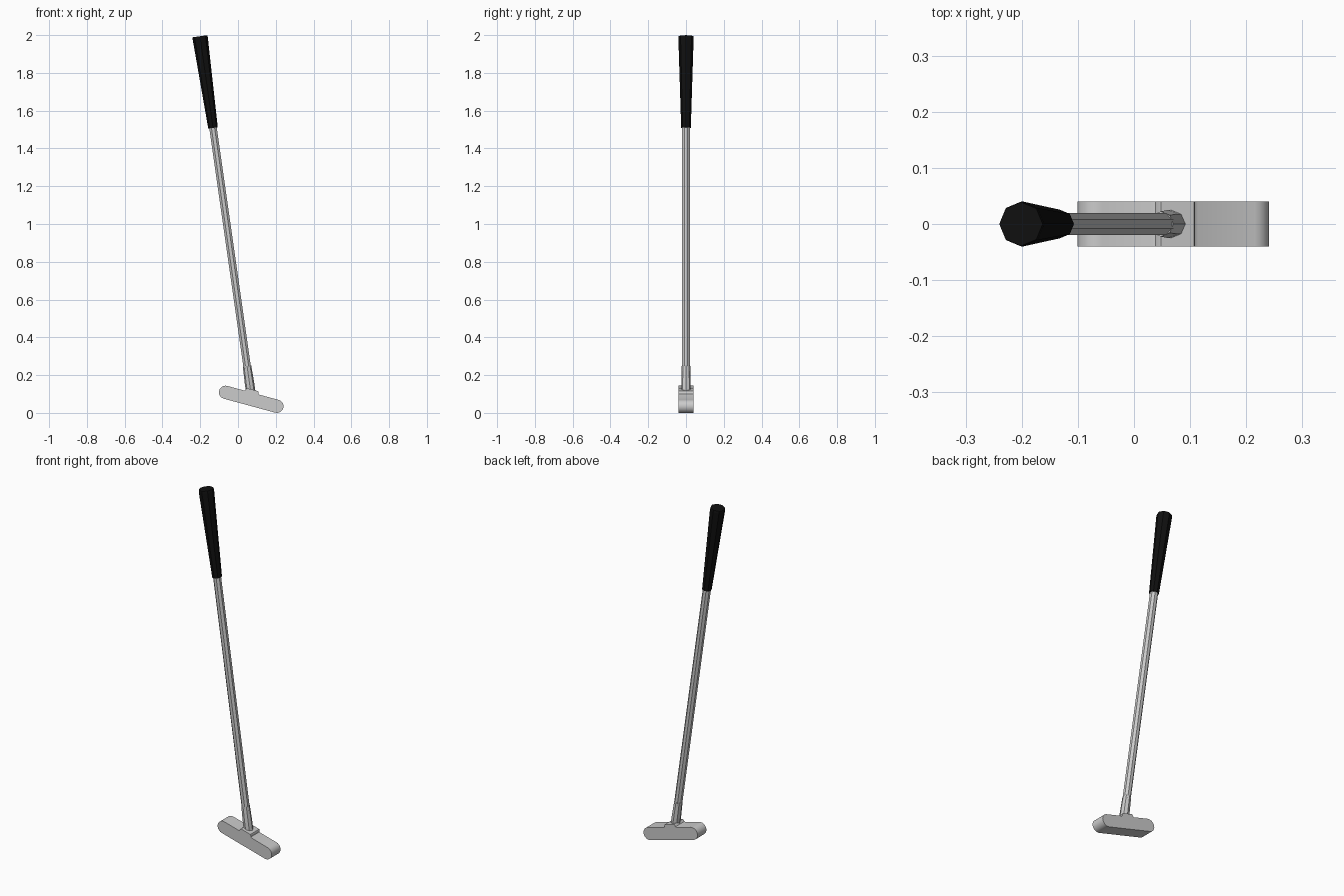
import bpy, bmesh
from math import sin, cos, pi, atan2, hypot
from mathutils import Matrix, Vector

if "Cube" in bpy.data.objects:
    bpy.data.objects.remove(bpy.data.objects["Cube"])

# Shaft axis, leaning from the head up to the grip
BOTTOM, TOP = Vector((0.069, 0, 0.10)), Vector((-0.2015, 0, 1.994))
AXIS = (TOP - BOTTOM).normalized()
LENGTH = (TOP - BOTTOM).length
TILT = Matrix.Translation(BOTTOM) @ Matrix.Rotation(atan2(AXIS.x, AXIS.z), 4, 'Y')


def finish(name, bm, color=None):
    bmesh.ops.recalc_face_normals(bm, faces=bm.faces)
    mesh = bpy.data.meshes.new(name)
    bm.to_mesh(mesh)
    bm.free()
    obj = bpy.data.objects.new(name, mesh)
    bpy.context.collection.objects.link(obj)
    if color:
        mat = bpy.data.materials.new(name + "_colour")
        mat.diffuse_color = color
        mat.use_nodes = True
        mat.node_tree.nodes["Principled BSDF"].inputs["Base Color"].default_value = mat.diffuse_color
        mesh.materials.append(mat)
    return obj


def tube(name, rings, phase=0, color=None):
    """Eight-sided solid along the leaning axis; rings are (distance, radius)."""
    bm = bmesh.new()
    loops = [[bm.verts.new(TILT @ Vector((r * cos(phase + i * pi / 4),
                                          r * sin(phase + i * pi / 4), d)))
              for i in range(8)] for d, r in rings]
    for a, b in zip(loops, loops[1:]):
        for i in range(8):
            j = (i + 1) % 8
            bm.faces.new((a[i], a[j], b[j], b[i]))
    bm.faces.new(loops[0])
    bm.faces.new(loops[-1])
    return finish(name, bm, color)


# Head: rounded bar with a small raised boss, extruded front to back
def head():
    left, right, r, depth = Vector((-0.066, 0.109)), Vector((0.206, 0.035)), 0.035, 0.04
    half = (right - left).length / 2
    mid, u = (left + right) / 2, (right - left).normalized()
    v = Vector((-u.y, u.x))
    arc = [i * pi / 12 for i in range(13)]
    pts = [(half + r * sin(a), -r * cos(a)) for a in arc]
    pts += [(0.036, r), (0.030, r + 0.003), (0.027, r + 0.013), (0.024, r + 0.016)]
    pts += [(-0.037, r + 0.016), (-0.040, r + 0.013), (-0.043, r + 0.003), (-0.049, r)]
    pts += [(-half - r * sin(a), r * cos(a)) for a in arc]
    bm = bmesh.new()
    verts = []
    for a, b in pts:
        p = mid + u * a + v * b
        verts.append(bm.verts.new((p.x, -depth, p.y)))
    face = bm.faces.new(verts)
    ext = bmesh.ops.extrude_face_region(bm, geom=[face], use_keep_orig=True)
    bmesh.ops.translate(bm, vec=(0, 2 * depth, 0),
                        verts=[e for e in ext["geom"] if isinstance(e, bmesh.types.BMVert)])
    obj = finish("putter_head", bm)
    bpy.context.view_layer.objects.active = obj
    obj.select_set(True)
    bpy.ops.object.shade_smooth_by_angle(angle=0.6)
    obj.select_set(False)


head()
# Sleeve where the shaft meets the head, then shaft and grip
tube("hosel", [(0, 0.025), (0.06, 0.025), (0.15, 0.0225)])
tube("shaft", [(0, 0.0215), (LENGTH - 0.47, 0.0215)], phase=pi / 8)
tube("grip", [(LENGTH - 0.49, 0.0255), (LENGTH - 0.12, 0.037), (LENGTH - 0.012, 0.0405),
              (LENGTH, 0.039)], color=(0.005, 0.005, 0.005, 1))
